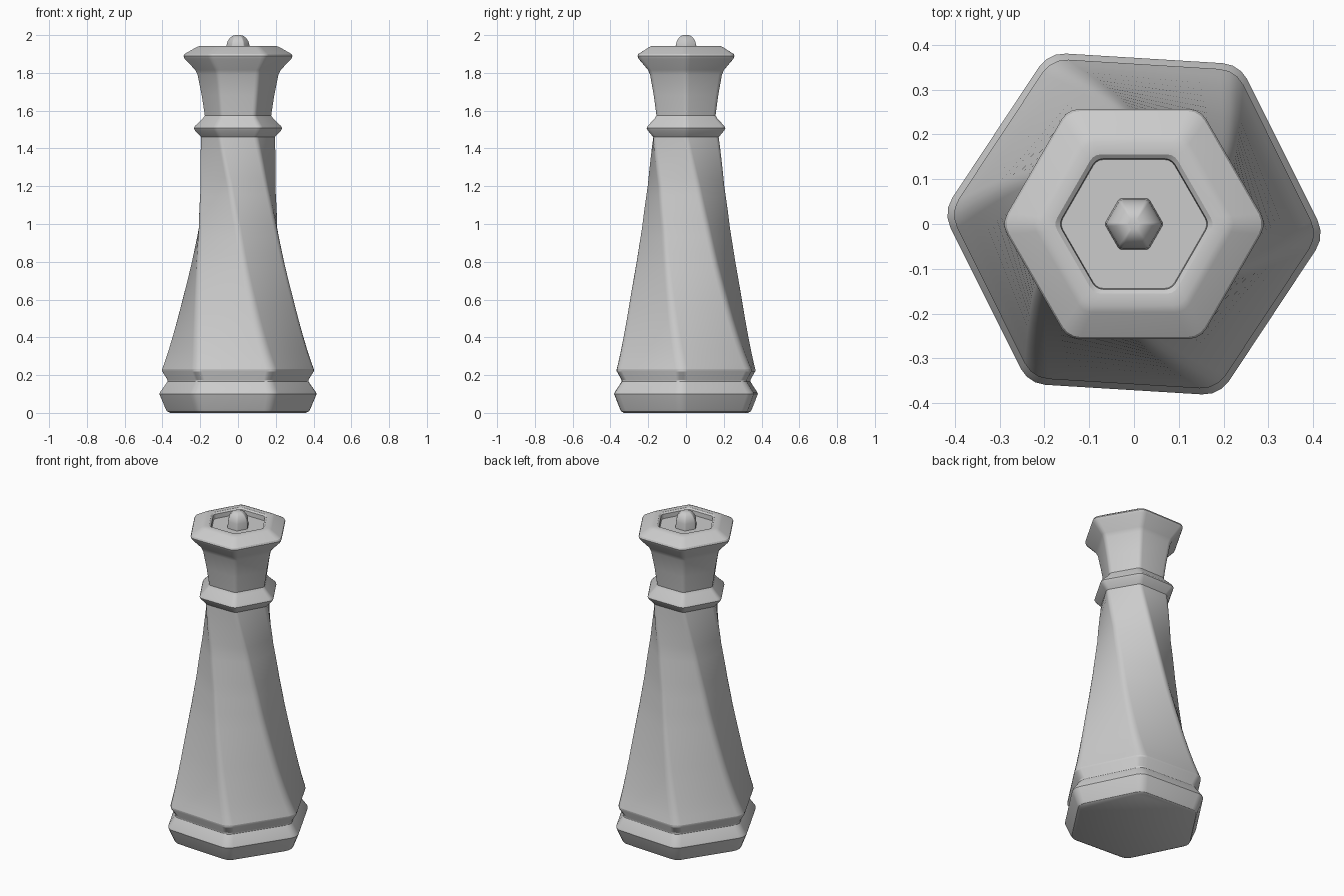
import bpy, bmesh, math

if "Cube" in bpy.data.objects:
    bpy.data.objects.remove(bpy.data.objects["Cube"])

mat = bpy.data.materials.new("light grey")
mat.diffuse_color = (0.6, 0.6, 0.6, 1)
mat.use_nodes = True
mat.node_tree.nodes["Principled BSDF"].inputs["Base Color"].default_value = mat.diffuse_color


def hex_ring(bm, z, radius, turn):
    """Hexagonal cross-section with softly rounded corners."""
    fillet = 0.16 * radius
    centre = radius / 0.975 - fillet / math.cos(math.radians(30))
    ring = []
    for k in range(6):
        a = math.radians(60 * k + turn)
        for d in (-30, -10, 10, 30):
            b = a + math.radians(d)
            ring.append(bm.verts.new((centre * math.cos(a) + fillet * math.cos(b),
                                      centre * math.sin(a) + fillet * math.sin(b), z)))
    return ring


def loft(name, profile, cap_bottom=False, cap_top=False):
    """Skin a list of (z, radius, turn in degrees) hexagons."""
    bm = bmesh.new()
    rings = [hex_ring(bm, *p) for p in profile]
    for lo, hi in zip(rings, rings[1:]):
        n = len(lo)
        for i in range(n):
            j = (i + 1) % n
            bm.faces.new((lo[i], lo[j], hi[j], hi[i]))
    if cap_bottom:
        bm.faces.new(rings[0][::-1])
    if cap_top:
        bm.faces.new(rings[-1])
    me = bpy.data.meshes.new(name)
    bm.to_mesh(me)
    bm.free()
    me.materials.append(mat)
    ob = bpy.data.objects.new(name, me)
    bpy.context.collection.objects.link(ob)
    bpy.ops.object.select_all(action='DESELECT')
    ob.select_set(True)
    bpy.context.view_layer.objects.active = ob
    bpy.ops.object.shade_smooth_by_angle(angle=math.radians(30))
    return ob


def interp(keys, z):
    for (z0, v0), (z1, v1) in zip(keys, keys[1:]):
        if z <= z1:
            return v0 + (v1 - v0) * (z - z0) / (z1 - z0)
    return keys[-1][1]


# base with a groove
base_turn = -3.5
base = [(0, .36), (.008, .376), (.022, .384), (.09, .413), (.10, .417), (.11, .413),
        (.165, .374), (.175, .374), (.22, .402), (.232, .402)]
loft("base", [(z, r, base_turn) for z, r in base], cap_bottom=True)

# tapered column, twisting by about sixty degrees
radii = [(.232, .402), (.3, .378), (.4, .35), (.5, .325), (.6, .303), (.7, .282), (.8, .262),
         (.97, .234), (1.2, .206), (1.46, .195)]
turns = [(.232, base_turn), (.6, -16), (.97, -30), (1.2, -42), (1.4, -56), (1.46, -60)]
steps = 28
column = []
for i in range(steps + 1):
    z = .232 + (1.46 - .232) * i / steps
    column.append((z, interp(radii, z), interp(turns, z)))
loft("twisted_column", column)

# collar ring
collar = [(1.46, .195), (1.495, .228), (1.507, .234), (1.519, .228), (1.56, .185), (1.575, .176)]
loft("collar", [(z, r, 0) for z, r in collar])

# flared crown with a recessed top
crown = [(1.575, .176), (1.68, .192), (1.79, .214), (1.815, .226), (1.875, .283), (1.89, .289),
         (1.90, .284), (1.935, .222), (1.942, .205), (1.94, .175), (1.932, .164), (1.905, .162)]
loft("crown", [(z, r, 0) for z, r in crown], cap_top=True)

# little knob in the middle of the crown
knob = [(1.905, .064), (1.945, .061), (1.965, .056), (1.985, .043), (1.996, .028), (2.0, .014)]
loft("knob", [(z, r, 0) for z, r in knob], cap_top=True)
